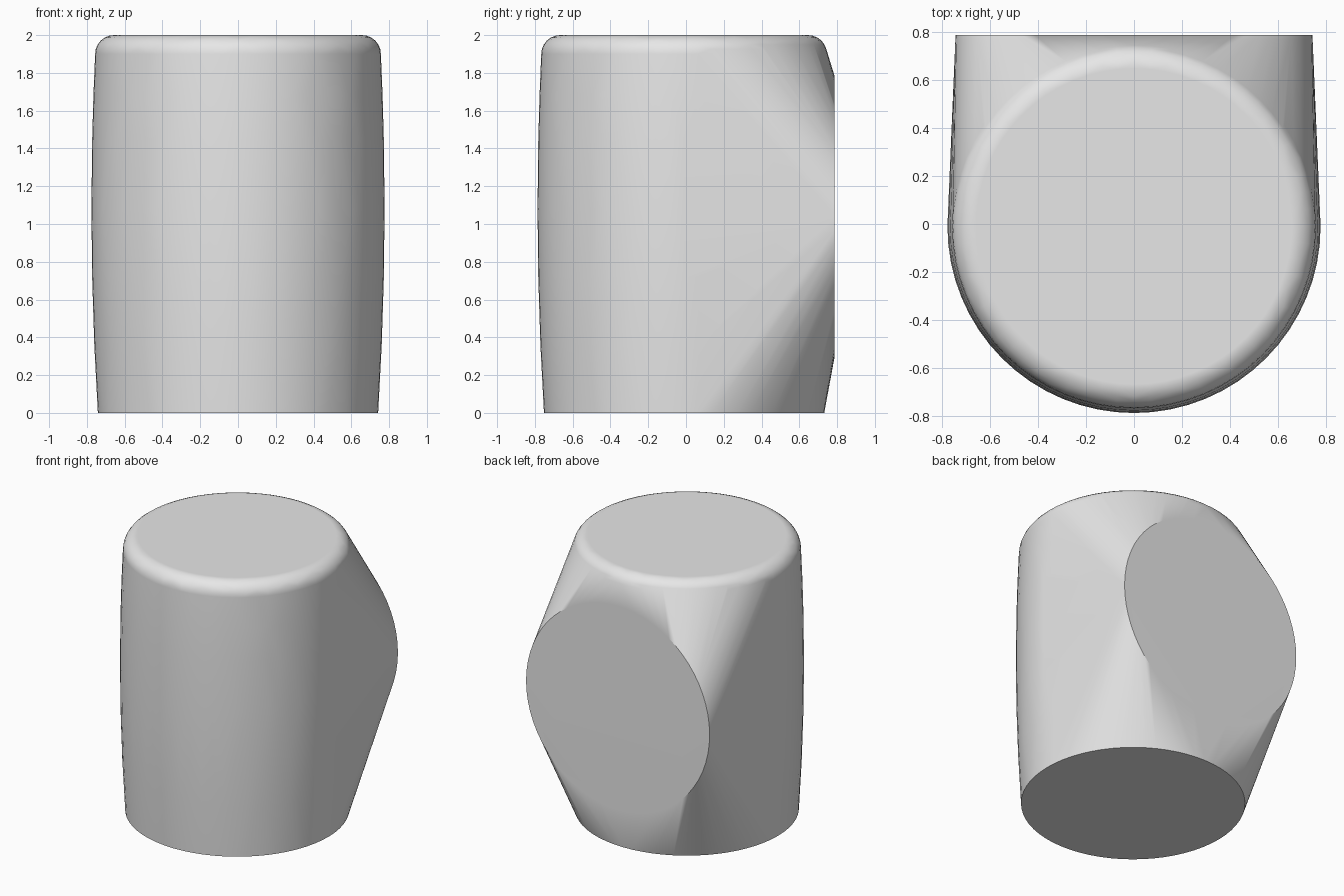
import bpy, bmesh, math
from mathutils import Vector

cube = bpy.data.objects.get("Cube")
if cube:
    bpy.data.objects.remove(cube, do_unlink=True)

SEGMENTS = 64
CENTRE_Y = -0.01

grey = bpy.data.materials.new("light grey")
grey.use_nodes = True
colour = (0.8, 0.8, 0.8, 1)
grey.diffuse_color = colour
grey.node_tree.nodes["Principled BSDF"].inputs["Base Color"].default_value = colour


def ring(bm, centre, radius, u, v):
    """Circle of loose points around centre in the plane of u and v."""
    for i in range(SEGMENTS):
        a = math.tau * i / SEGMENTS
        bm.verts.new(centre + radius * (math.cos(a) * u + math.sin(a) * v))


def barrel_radius(z):
    return 0.776 - 0.034 * ((z - 1.08) / 1.08) ** 2


X, Y, Z = Vector((1, 0, 0)), Vector((0, 1, 0)), Vector((0, 0, 1))
bm = bmesh.new()

# Gently bulging upright barrel
for z in (0, 0.36, 0.72, 1.08, 1.44, 1.68):
    ring(bm, Vector((0, CENTRE_Y, z)), barrel_radius(z), X, Y)

# Rounded top rim
fillet = 0.1
rim = barrel_radius(2 - fillet)
for i in range(7):
    a = math.pi / 2 * i / 6
    ring(bm, Vector((0, CENTRE_Y, 2 - fillet + fillet * math.sin(a))),
         rim - fillet * (1 - math.cos(a)), X, Y)

# Round flat pad at the back
ring(bm, Vector((0, 0.787, 1.04)), 0.742, X, Z)

# Skin stretched over the barrel and the pad
hull = bmesh.ops.convex_hull(bm, input=bm.verts[:])
spare = {g for g in hull["geom_interior"] + hull["geom_unused"]
         if isinstance(g, bmesh.types.BMVert)}
bmesh.ops.delete(bm, geom=list(spare), context="VERTS")
bm.normal_update()

# Merge each flat cap into one face
for direction in (Z, -Z, Y):
    cap = [f for f in bm.faces if f.normal.dot(direction) > 0.9999]
    if len(cap) > 1:
        bmesh.ops.dissolve_faces(bm, faces=cap)
bmesh.ops.recalc_face_normals(bm, faces=bm.faces[:])

mesh = bpy.data.meshes.new("rounded_body")
bm.to_mesh(mesh)
bm.free()
mesh.materials.append(grey)
body = bpy.data.objects.new("rounded_body", mesh)
bpy.context.collection.objects.link(body)

# Smooth sides with flat caps
bpy.ops.object.select_all(action="DESELECT")
body.select_set(True)
bpy.context.view_layer.objects.active = body
bpy.ops.object.shade_smooth_by_angle(angle=math.radians(30))
weighted = body.modifiers.new("flat caps", "WEIGHTED_NORMAL")
weighted.keep_sharp = True
